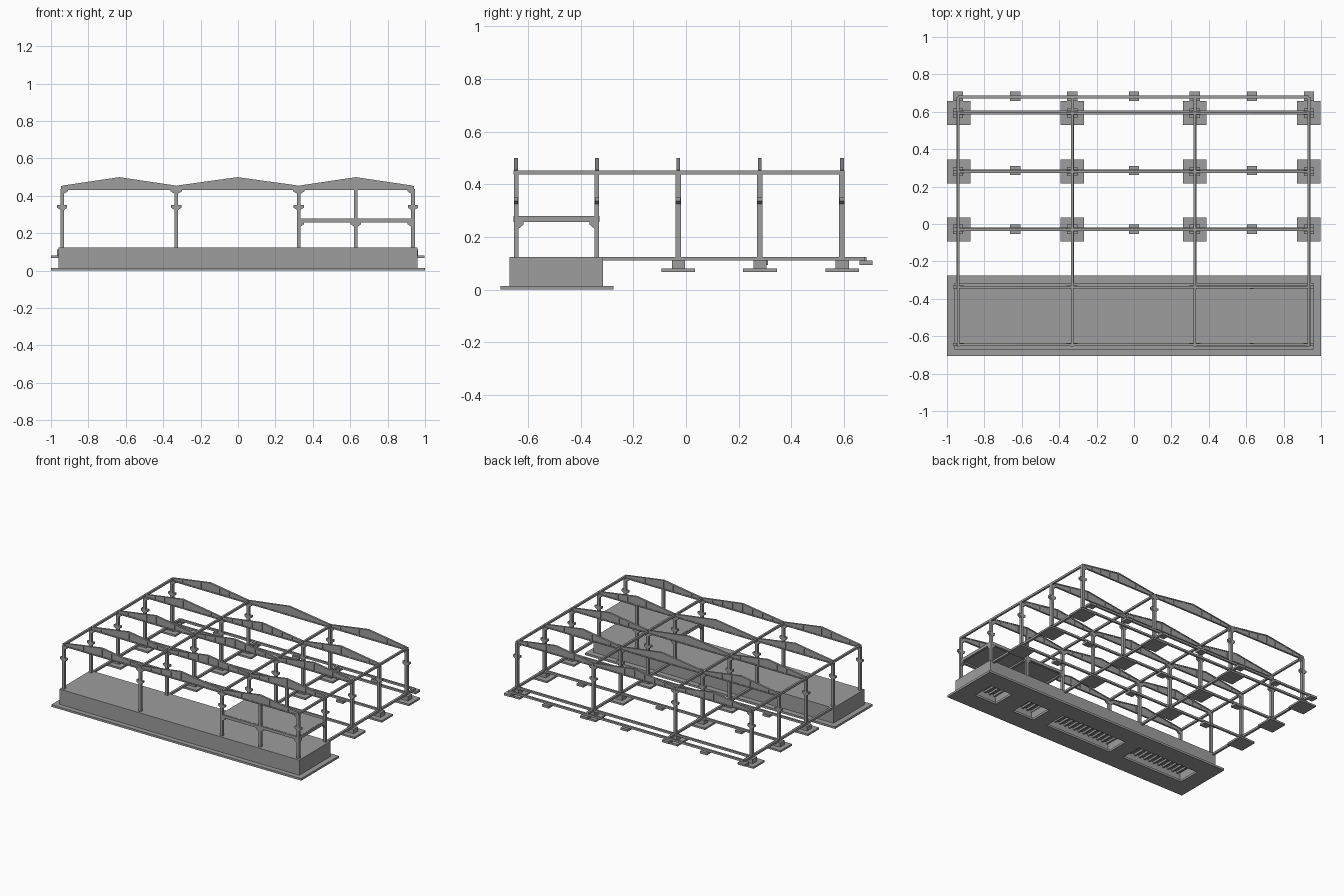
import bpy, bmesh
from mathutils import Matrix, Vector

if "Cube" in bpy.data.objects:
    bpy.data.objects.remove(bpy.data.objects["Cube"])

COL_X = [-0.94, -0.33, 0.325, 0.935]
ROW_Y = [-0.645, -0.338, -0.03, 0.28, 0.592]
MID_X = 0.63
BAYS = list(zip(COL_X[:-1], COL_X[1:]))

# dark concrete used for every part
CONCRETE = bpy.data.materials.new("dark_concrete")
CONCRETE.diffuse_color = (0.34, 0.34, 0.34, 1)
CONCRETE.use_nodes = True
CONCRETE.node_tree.nodes["Principled BSDF"].inputs["Base Color"].default_value = CONCRETE.diffuse_color


def add_box(bm, x0, x1, y0, y1, z0, z1):
    m = Matrix.Translation(((x0 + x1) / 2, (y0 + y1) / 2, (z0 + z1) / 2)) @ Matrix.Diagonal((x1 - x0, y1 - y0, z1 - z0, 1))
    bmesh.ops.create_cube(bm, size=1, matrix=m)


def add_prism(bm, pts, center, width, axis='Y'):
    """Extrude a vertical (u, z) profile by width along the given axis."""
    h = width / 2
    def place(u, z, w):
        return Vector((u, center + w, z)) if axis == 'Y' else Vector((center + w, u, z))
    a = [bm.verts.new(place(u, z, -h)) for u, z in pts]
    b = [bm.verts.new(place(u, z, h)) for u, z in pts]
    bm.faces.new(a)
    bm.faces.new(b[::-1])
    for i in range(len(pts)):
        j = (i + 1) % len(pts)
        bm.faces.new((a[i], b[i], b[j], a[j]))


def finish(name, bm):
    bmesh.ops.recalc_face_normals(bm, faces=bm.faces[:])
    me = bpy.data.meshes.new(name)
    bm.to_mesh(me)
    bm.free()
    me.materials.append(CONCRETE)
    ob = bpy.data.objects.new(name, me)
    bpy.context.collection.objects.link(ob)
    return ob


def boxes(name, items):
    bm = bmesh.new()
    for it in items:
        add_box(bm, *it)
    return finish(name, bm)


# basement strip footing: a plate with four openings
Y0, Y1 = -0.572, -0.408
holes = [(-0.88, -0.385), (-0.27, 0.265), (0.38, 0.555), (0.70, 0.875)]
edges = [-1.0] + [v for h in holes for v in h] + [1.0]
strips = [(-1, 1, -0.705, Y0, 0, 0.015), (-1, 1, Y1, -0.275, 0, 0.015)]
strips += [(edges[i], edges[i + 1], Y0, Y1, 0, 0.015) for i in range(0, len(edges), 2)]
boxes("basement_footing", strips)

# basement walls and cross walls
walls = [(-0.96, 0.96, -0.67, -0.635, 0.015, 0.112), (-0.96, 0.96, -0.35, -0.315, 0.015, 0.112)]
for x in [-0.943, -0.33, 0.325, MID_X, 0.943]:
    walls.append((x - 0.017, x + 0.017, -0.635, -0.35, 0.015, 0.112))
boxes("basement_walls", walls)

# basement ceiling with ribs underneath
boxes("basement_floor_slab", [(-0.96, 0.96, -0.67, -0.315, 0.112, 0.125)])
ribs = []
x = -0.9
while x < 0.91:
    ribs.append((x - 0.006, x + 0.006, -0.635, -0.35, 0.098, 0.112))
    x += 0.04
boxes("basement_ceiling_ribs", ribs)

# main columns, with corbels and flared heads
bm = bmesh.new()
heads = bmesh.new()
for j, y in enumerate(ROW_Y):
    base = 0.125 if j < 2 else 0.10
    hy = 0.0085 if j < 2 else 0.0105
    for x in COL_X:
        add_box(bm, x - 0.01, x + 0.01, y - hy, y + hy, base, 0.437)
        add_prism(heads, [(x - 0.01, 0.325), (x + 0.01, 0.325), (x + 0.027, 0.336), (x + 0.027, 0.35),
                          (x - 0.027, 0.35), (x - 0.027, 0.336)], y, 2 * hy - 0.001)
        s0 = 0.01 if x < -0.9 else 0.03
        s1 = 0.01 if x > 0.9 else 0.03
        add_prism(heads, [(x - 0.01, 0.412), (x + 0.01, 0.412), (x + s1, 0.424), (x + s1, 0.437),
                          (x - s0, 0.437), (x - s0, 0.424)], y, 2 * hy - 0.001)
finish("main_columns", bm)
finish("column_corbels", heads)

# gabled roof girders: thin web, flanges and stiffeners
bm = bmesh.new()
for y in ROW_Y:
    for a, b in BAYS:
        x0, x1 = a + 0.002, b - 0.002
        c, zb, ze, zp = (a + b) / 2, 0.431, 0.455, 0.5
        add_prism(bm, [(x0, zb), (x1, zb), (x1, ze), (c, zp), (x0, ze)], y, 0.006)
        add_prism(bm, [(x0, ze - 0.007), (c, zp - 0.007), (x1, ze - 0.007),
                       (x1, ze), (c, zp), (x0, ze)], y, 0.014)
        add_box(bm, x0, x1, y - 0.007, y + 0.007, zb, zb + 0.008)
        for k in range(9):
            t = k / 8
            xs = x0 + 0.005 + t * (x1 - x0 - 0.01)
            zt = zp - abs(t - 0.5) * 2 * (zp - ze) - 0.003
            add_box(bm, xs - 0.004, xs + 0.004, y - 0.006, y + 0.006, zb, zt)
finish("roof_girders", bm)

# longitudinal roof beams
boxes("roof_edge_beams", [(x - 0.007, x + 0.007, ROW_Y[0] - 0.009, ROW_Y[-1] + 0.009, 0.437, 0.452) for x in COL_X])

# mezzanine: mid columns, beams, floor and brackets
xa, xb, ya, yb = COL_X[2], COL_X[3], ROW_Y[0], ROW_Y[1]
boxes("mezzanine_columns", [(MID_X - 0.01, MID_X + 0.01, y - 0.0085, y + 0.0085, 0.125, 0.432) for y in (ya, yb)])
beams = [(xa, xb, y - 0.009, y + 0.009, 0.258, 0.279) for y in (ya, yb)]
beams += [(x - 0.008, x + 0.008, ya, yb, 0.258, 0.279) for x in (xa, MID_X, xb)]
boxes("mezzanine_beams", beams)
boxes("mezzanine_floor", [(xa, xb, ya, yb, 0.269, 0.28)])
bm = bmesh.new()
for y in (ya, yb):
    for x, sides in ((xa, (1,)), (MID_X, (-1, 1)), (xb, (-1,))):
        for s in sides:
            add_prism(bm, [(x, 0.236), (x + s * 0.01, 0.236), (x + s * 0.028, 0.248),
                           (x + s * 0.028, 0.258), (x, 0.258)], y, 0.016)
for x in (xa, MID_X, xb):
    for y, s in ((ya, 1), (yb, -1)):
        add_prism(bm, [(y, 0.232), (y + s * 0.01, 0.232), (y + s * 0.028, 0.247),
                       (y + s * 0.028, 0.258), (y, 0.258)], x, 0.016, 'X')
finish("mezzanine_brackets", bm)

# footings below the open columns
pads, pedestals = [], []
for y in ROW_Y[2:]:
    for x in COL_X:
        xc = max(-0.937, min(0.937, x))
        pads.append((xc - 0.063, xc + 0.063, y - 0.063, y + 0.065, 0.067, 0.08))
        pedestals.append((x - 0.027, x + 0.027, y - 0.024, y + 0.026, 0.08, 0.112))
boxes("column_footing_pads", pads)
boxes("column_footing_pedestals", pedestals)

# ground beams
BACK_Y = 0.68
ground = [(x - 0.008, x + 0.008, -0.315, BACK_Y, 0.11, 0.125) for x in COL_X]
ground += [(COL_X[0], COL_X[-1], y - 0.007, y + 0.007, 0.11, 0.125)
           for y in (ROW_Y[2] + 0.003, ROW_Y[3] + 0.005, 0.6, BACK_Y - 0.001)]
boxes("ground_beams", ground)

# small pads carrying the ground beams
small = [(x, y) for x in (-0.635, 0.0, MID_X) for y in (ROW_Y[2], ROW_Y[3] + 0.005, BACK_Y + 0.002)]
small += [(x, BACK_Y + 0.002) for x in COL_X]
boxes("ground_beam_pads", [(x - 0.027, x + 0.027, y - 0.024, y + 0.026, 0.094, 0.11) for x, y in small])
